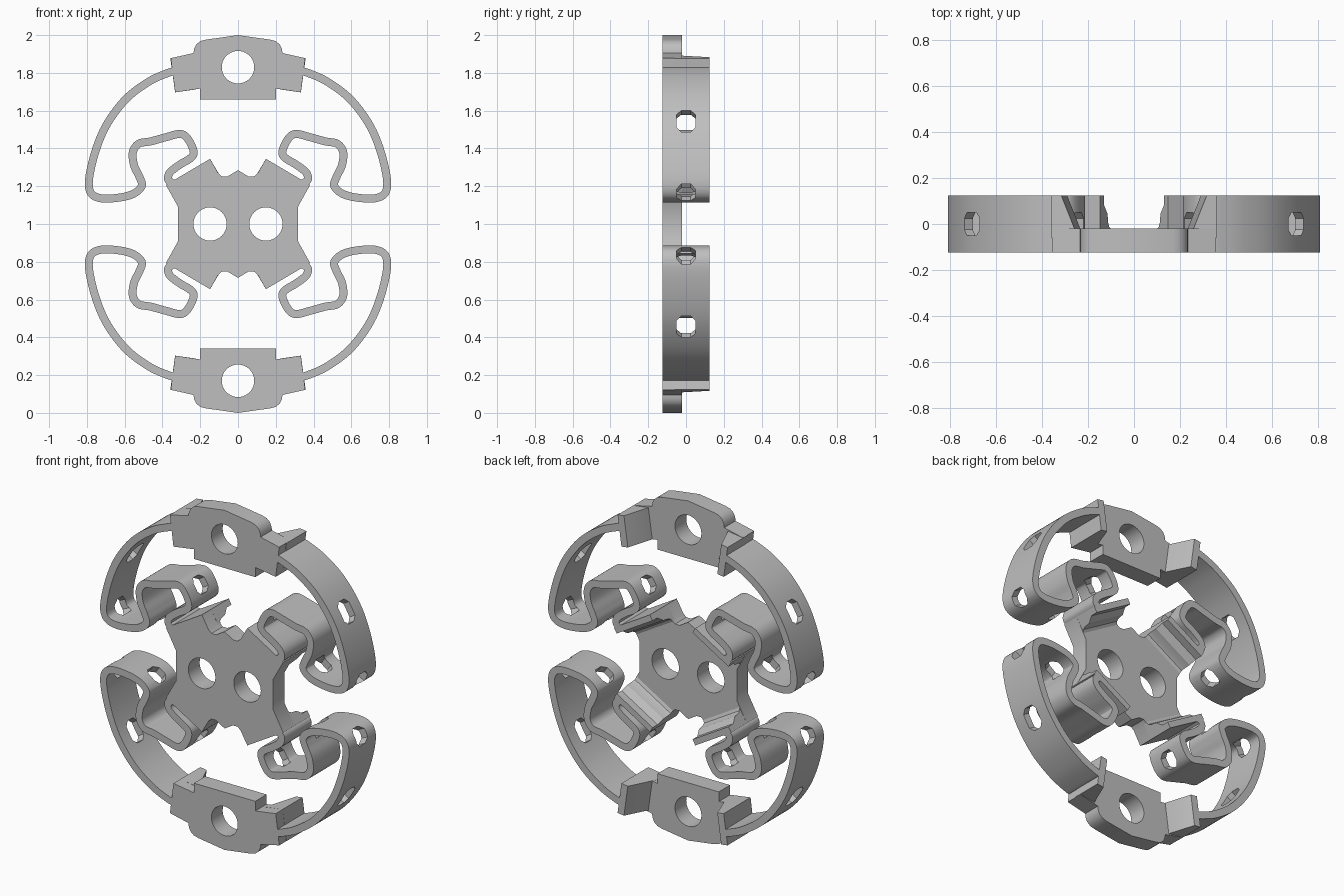
import bpy, bmesh, math
from mathutils import Vector

old = bpy.data.objects.get("Cube")
if old:
    bpy.data.objects.remove(old, do_unlink=True)

FRONT, PLATE, BACK = -0.125, -0.02, 0.125
X, Y, Z = Vector((1, 0, 0)), Vector((0, 1, 0)), Vector((0, 0, 1))

grey = bpy.data.materials.new("plain grey")
grey.use_nodes = True
grey.diffuse_color = (0.52, 0.52, 0.52, 1)
grey.node_tree.nodes["Principled BSDF"].inputs["Base Color"].default_value = grey.diffuse_color


def prism(name, outline, origin, u, v, w):
    """Extrude a 2D outline (axes u, v) along vector w; origin is the model centre."""
    bm = bmesh.new()
    base = [origin + u * a + v * b for a, b in outline]
    low = [bm.verts.new(p) for p in base]
    high = [bm.verts.new(p + w) for p in base]
    n = len(low)
    bm.faces.new(low)
    bm.faces.new(high[::-1])
    for i in range(n):
        j = (i + 1) % n
        bm.faces.new((low[j], low[i], high[i], high[j]))
    bmesh.ops.recalc_face_normals(bm, faces=bm.faces)
    mesh = bpy.data.meshes.new(name)
    bm.to_mesh(mesh)
    bm.free()
    mesh.materials.append(grey)
    ob = bpy.data.objects.new(name, mesh)
    ob.location = (0, 0, 1)
    bpy.context.collection.objects.link(ob)
    return ob


def plate(name, outline, y0=FRONT, y1=PLATE):
    return prism(name, outline, Y * y0, X, Z, Y * (y1 - y0))


def finish(ob, cutters=(), mirror=(False, False, False)):
    """Cut the holes, mirror, bake the modifiers and shade."""
    for c in cutters:
        c.hide_render = True
        m = ob.modifiers.new("hole", 'BOOLEAN')
        m.operation, m.solver, m.object = 'DIFFERENCE', 'EXACT', c
    if any(mirror):
        m = ob.modifiers.new("mirror", 'MIRROR')
        m.use_axis = mirror
        m.use_mirror_merge = False
    bpy.context.view_layer.update()
    dg = bpy.context.evaluated_depsgraph_get()
    baked = bpy.data.meshes.new_from_object(ob.evaluated_get(dg))
    ob.modifiers.clear()
    ob.data = baked
    for c in cutters:
        bpy.data.objects.remove(c, do_unlink=True)
    bpy.ops.object.select_all(action='DESELECT')
    ob.select_set(True)
    bpy.context.view_layer.objects.active = ob
    bpy.ops.object.shade_smooth_by_angle(angle=math.radians(30))


def round_hole(x, z, r, n=40):
    ring = [(x + r * math.cos(i * math.tau / n), z + r * math.sin(i * math.tau / n)) for i in range(n)]
    return plate("hole_cutter", ring, -0.3, 0.3)


def smooth_path(pts, steps=6):
    """Catmull-Rom curve through the points."""
    p = [Vector(q) for q in pts]
    p = [2 * p[0] - p[1]] + p + [2 * p[-1] - p[-2]]
    out = []
    for a, b, c, d in zip(p, p[1:], p[2:], p[3:]):
        for i in range(steps):
            t = i / steps
            out.append(0.5 * (2 * b + (c - a) * t + (2 * a - 5 * b + 4 * c - d) * t ** 2
                              + (3 * b - a - 3 * c + d) * t ** 3))
    return out + [p[-2]]


# central hub: one quarter outline repeated around
quarter = [(0, .285), (.03, .267), (.055, .252), (.085, .252), (.105, .27),
           (.148, .345), (.382, .207), (.317, .09)]
right = quarter + [(x, -z) for x, z in quarter[::-1]]
hub = right + [(-x, z) for x, z in right[::-1] if x > 0]
finish(plate("hub", hub), [round_hole(s * .148, 0, .088) for s in (-1, 1)])

# filleted walls standing on the four hub arms
tip, end = Vector((.148, 0, .345)), Vector((.382, 0, .207))
along = end - tip
inward = Vector((along.z, 0, -along.x)).normalized()
wall = [(0, -.04), (0, BACK), (.035, BACK), (.036, .08), (.064, .045), (.07, .005),
        (.078, -.012), (.095, PLATE), (.095, -.04)]
finish(prism("hub_arm_walls", wall, tip, inward, Y, along), mirror=(True, False, True))

# end plates with a bolt hole, top and bottom
half = [(0, 1.0), (.17, .976), (.2, .968), (.222, .95), (.233, .925), (.235, .905),
        (.356, .878), (.333, .697), (.2, .717), (.2, .66)]
end_plate = half + [(-x, z) for x, z in half[::-1] if x > 0]
finish(plate("end_plates", end_plate), [round_hole(0, .83, .086)], (False, False, True))

# wedge blocks at the sides of the end plates
tilt = math.radians(8)
u = Vector((math.cos(tilt), 0, -math.sin(tilt)))
v = Vector((math.sin(tilt), 0, math.cos(tilt)))
wedge = [(0, -.06), (0, BACK), (-.042, BACK), (-.112, -.05), (-.112, -.06)]
finish(prism("end_wedges", wedge, Vector((.333, 0, .697)), u, Y, v * .182), mirror=(True, False, True))

# curved spring bands with slots
path = smooth_path([(.33, .81), (.37, .80), (.47, .755), (.59, .665), (.69, .535), (.75, .4),
                    (.787, .25), (.782, .17), (.735, .138), (.65, .137), (.56, .157),
                    (.51, .2), (.522, .25), (.55, .31), (.557, .38), (.525, .425),
                    (.46, .438), (.38, .46), (.305, .477), (.265, .45), (.235, .385),
                    (.25, .35), (.31, .313), (.36, .273), (.37, .235), (.345, .215)])
normals = []
for i in range(len(path)):
    t = path[min(i + 1, len(path) - 1)] - path[max(i - 1, 0)]
    normals.append(Vector((-t.y, t.x)).normalized())
HALF = .021
band = [p + n * HALF for p, n in zip(path, normals)] + \
       [p - n * HALF for p, n in zip(path[::-1], normals[::-1])]


def slot(target, length=.13):
    """Chamfered slot cutter through the band at the nearest path point."""
    i = min(range(len(path)), key=lambda k: (path[k] - Vector(target)).length)
    n = Vector((normals[i].x, 0, normals[i].y))
    t = Vector((n.z, 0, -n.x))
    a, b, c = length / 2, .05, .025
    shape = [(a, c), (a - c, b), (c - a, b), (-a, c), (-a, -c), (c - a, -b), (a - c, -b), (a, -c)]
    centre = Vector((path[i].x, 0, path[i].y))
    return prism("slot_cutter", shape, centre - n * .05, t, Y, n * .1)


slots = [slot((.69, .535)), slot((.782, .17), .1), slot((.54, .17), .1), slot((.26, .44), .1)]
finish(plate("spring_bands", [tuple(p) for p in band], FRONT, BACK), slots, (True, False, True))
